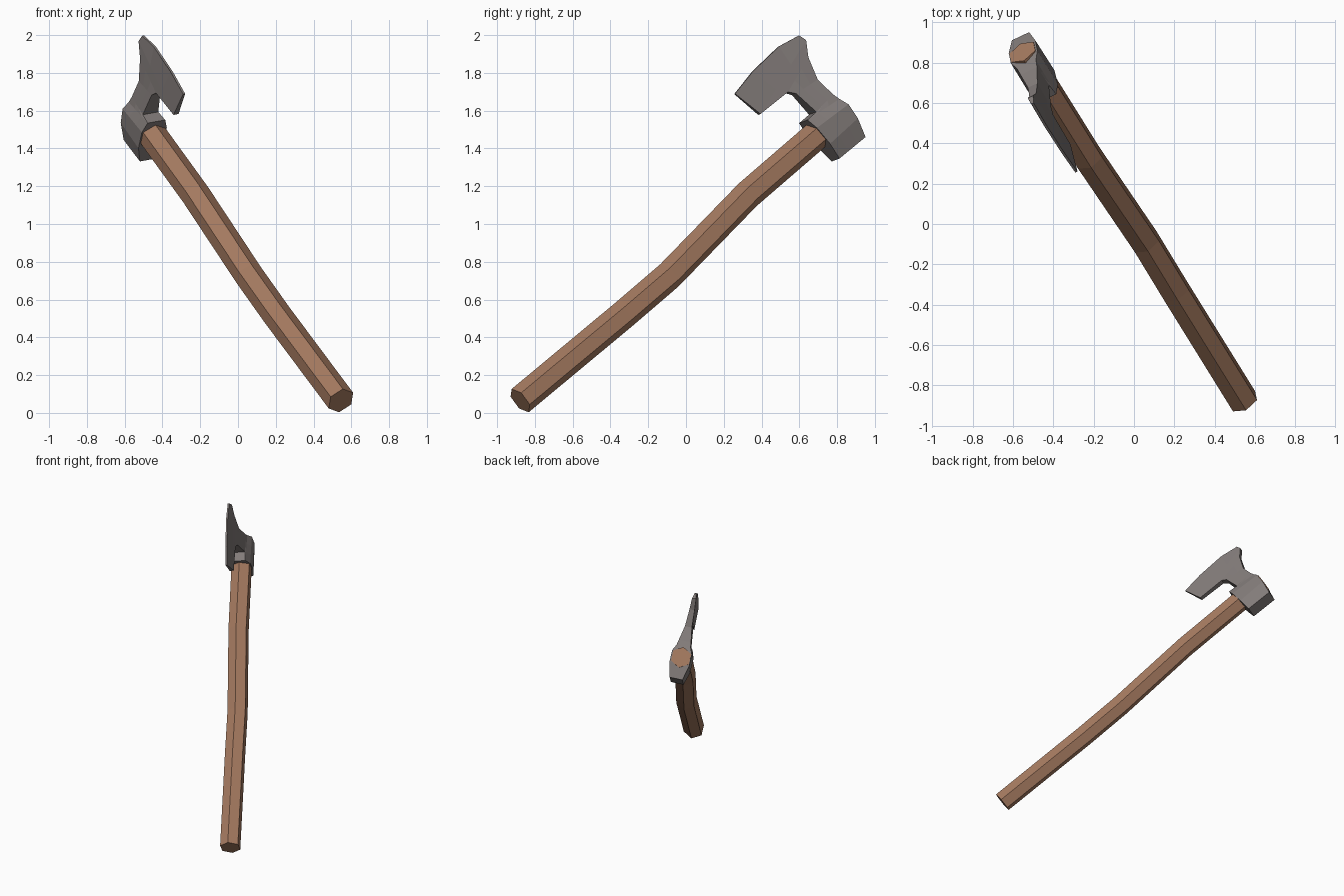
import bpy, bmesh, math
from mathutils import Vector

if "Cube" in bpy.data.objects:
    bpy.data.objects.remove(bpy.data.objects["Cube"])

# Local frame of the head: D along handle, B toward the cutting edge, W thickness
D = Vector((-0.434, 0.695, 0.574)).normalized()
B = Vector((0.131, -0.581, 0.803))
B = (B - D * B.dot(D)).normalized()
W = D.cross(B)
C = Vector((-0.505, 0.78, 1.53))


def material(name, color):
    m = bpy.data.materials.new(name)
    m.diffuse_color = (*color, 1)
    m.use_nodes = True
    m.node_tree.nodes["Principled BSDF"].inputs["Base Color"].default_value = m.diffuse_color
    return m


def finish(name, bm, mat):
    bmesh.ops.recalc_face_normals(bm, faces=bm.faces[:])
    me = bpy.data.meshes.new(name)
    bm.to_mesh(me)
    bm.free()
    me.materials.append(mat)
    ob = bpy.data.objects.new(name, me)
    bpy.context.collection.objects.link(ob)


def loft(bm, rings):
    """Join closed rings of points and cap both ends."""
    rings = [[bm.verts.new(p) for p in r] for r in rings]
    n = len(rings[0])
    for a, b in zip(rings, rings[1:]):
        for i in range(n):
            j = (i + 1) % n
            bm.faces.new((a[i], a[j], b[j], b[i]))
    bm.faces.new(rings[0])
    bm.faces.new(rings[-1])


wood = material("brown wood", (0.376, 0.195, 0.117))
steel = material("grey steel", (0.225, 0.20, 0.193))

# Handle: gently curved six-sided shaft
path = [Vector(p) for p in ((0.545, -0.878, 0.065), (0.207, -0.333, 0.518),
                            (0.058, -0.088, 0.728), (-0.224, 0.327, 1.155),
                            (-0.457, 0.70, 1.477), (-0.553, 0.852, 1.592))]
rings = []
for i, p in enumerate(path):
    t = (path[min(i + 1, len(path) - 1)] - path[max(i - 1, 0)]).normalized()
    up = (B - t * B.dot(t)).normalized()
    side = t.cross(up)
    rings.append([p + 0.077 * (math.cos(k * math.pi / 3) * up + math.sin(k * math.pi / 3) * side)
                  for k in range(6)])
bm = bmesh.new()
loft(bm, rings)
finish("handle", bm, wood)

# Axe head: rows from poll to edge, (low u, low v, high u, high v, half thickness)
rows = [(-0.113, -0.157, 0.085, -0.157, 0.048),
        (-0.12, -0.06, 0.1, -0.05, 0.074),
        (-0.128, 0.05, 0.104, 0.04, 0.074),
        (-0.135, 0.112, 0.09, 0.09, 0.052),
        (-0.062, 0.114, 0.078, 0.13, 0.046),
        (-0.085, 0.255, 0.066, 0.24, 0.026),
        (-0.115, 0.289, 0.102, 0.363, 0.019),
        (-0.32, 0.291, 0.152, 0.44, 0.015)]
outline = []
for u0, v0, u1, v1, w in rows:
    pts = [(u0 + (u1 - u0) * k / 3, v0 + (v1 - v0) * k / 3) for k in range(4)]
    outline.append((pts, w))
outline.append(([(-0.367, 0.46), (-0.205, 0.492), (0.004, 0.506), (0.14, 0.482)], 0.006))
rings = []
for pts, w in outline:
    front = [C + D * u + B * v + W * w for u, v in pts]
    back = [C + D * u + B * v - W * w for u, v in reversed(pts)]
    rings.append(front + back)
bm = bmesh.new()
loft(bm, rings)
finish("axe_head", bm, steel)
